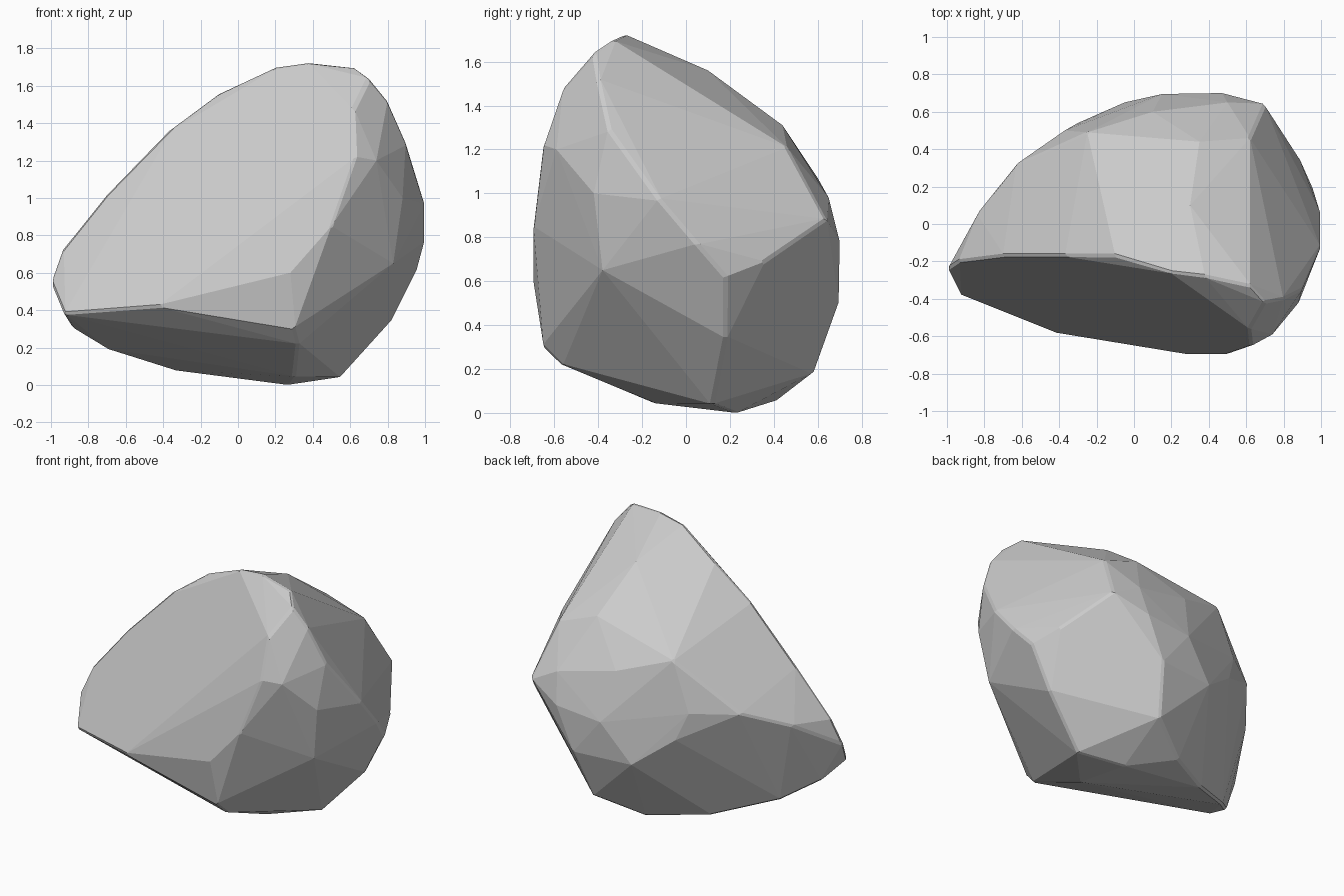
import bpy, bmesh, math

# Corner points of the faceted boulder, grouped by region
ridge = [(-1, -.24, .55), (-.94, -.2, .72), (-.7, -.17, 1.02), (-.37, -.17, 1.36),
         (-.1, -.17, 1.56), (.2, -.26, 1.7), (.38, -.28, 1.725), (.62, -.33, 1.7),
         (.7, -.42, 1.64), (.3, .1, 1.56)]
front = [(.62, -.56, 1.48), (.63, -.65, 1.22), (.5, -.695, .85), (.28, -.695, .6),
         (.3, -.65, .3), (-.43, -.58, .42), (-.93, -.38, .38)]
right = [(.74, -.59, 1.2), (.88, -.42, 1), (.8, -.4, 1.52), (.9, -.35, 1.29),
         (1, -.12, .97), (1, .05, .77), (.96, .18, .62), (.88, .36, .69),
         (.7, .64, .88), (.82, .18, .34), (.83, -.38, .65)]
bottom = [(.55, .12, .04), (.27, .23, 0), (-.35, .22, .08), (-.7, 0, .19),
          (-.88, -.18, .3), (.32, -.57, .22), (.3, -.15, .045), (0, .42, .06)]
back = [(.28, .58, .18), (.35, .695, .5), (.15, .695, .75), (.47, .7, .78),
        (.35, .44, 1.31), (.62, .46, 1.21), (.5, .65, .98), (.1, .6, 1.07),
        (-.25, .49, 1.19), (-.37, .5, .87), (-.3, .54, .69), (-.05, .65, .5),
        (-.63, .32, .87), (-.83, .07, .75)]

# Wrap the points in a convex hull and merge near-flat facets
bm = bmesh.new()
for p in ridge + front + right + bottom + back:
    bm.verts.new(p)
bmesh.ops.convex_hull(bm, input=bm.verts)
bmesh.ops.delete(bm, geom=[v for v in bm.verts if not v.link_faces], context='VERTS')
bmesh.ops.dissolve_limit(bm, angle_limit=math.radians(2), verts=bm.verts, edges=bm.edges)
bmesh.ops.recalc_face_normals(bm, faces=bm.faces)
mesh = bpy.data.meshes.new("boulder")
bm.to_mesh(mesh)
bm.free()
boulder = bpy.data.objects.new("boulder", mesh)
bpy.context.collection.objects.link(boulder)

# Slightly worn edges
bev = boulder.modifiers.new("worn_edges", 'BEVEL')
bev.width = .012
bev.segments = 1
bev.limit_method = 'ANGLE'
bev.angle_limit = math.radians(30)
